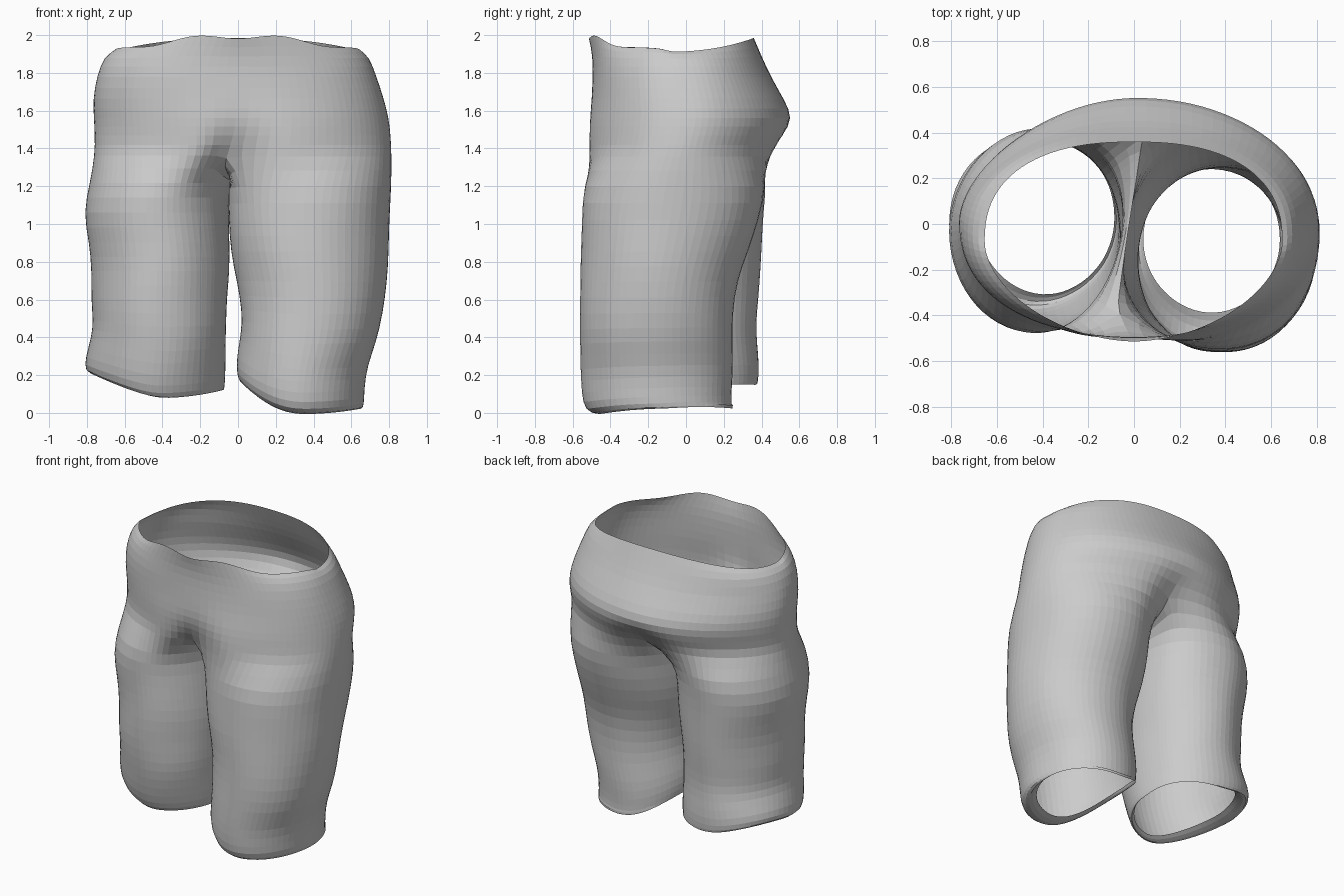
import bpy, bmesh
from math import sin, cos, pi, exp, radians

if "Cube" in bpy.data.objects:
    bpy.data.objects.remove(bpy.data.objects["Cube"])

OUT, INN = 24, 10   # segments round the outside / inside of each leg

# Torso rings: z, left x, right x, front y, back y, dent front, dent back, front power, back power
TORSO = [
    (1.97, .655, .65, -.515, .36, 0, 0, 1.8, 2.4),
    (1.89, .71, .695, -.495, .40, 0, 0, 2.1, 2.25),
    (1.78, .75, .735, -.495, .45, 0, 0, 2.25, 2.15),
    (1.66, .77, .775, -.505, .52, .01, 0, 2.25, 2.05),
    (1.56, .765, .80, -.525, .57, .05, 0, 2.2, 1.95),
    (1.47, .76, .81, -.535, .54, .13, .05, 2.15, 1.95),
    (1.37, .76, .815, -.54, .48, .28, .18, 2.1, 2.0),
]
# Leg rings: z, inner x, outer x, front y, back y (x measured away from centre)
RIGHT = [
    (1.20, -.05, .815, -.55, .43), (1.02, -.05, .805, -.555, .39),
    (.85, -.04, .80, -.56, .33), (.70, -.005, .79, -.56, .27),
    (.52, .02, .77, -.565, .25), (.36, .015, .735, -.565, .25),
    (.23, 0, .685, -.56, .25), (.10, -.01, .67, -.555, .245),
    (.01, 0, .67, -.54, .24), (-.015, .02, .655, -.46, .25),
    (.01, .04, .64, -.39, .25),
]
LEFT = [
    (1.22, .055, .785, -.485, .43), (1.06, .05, .825, -.48, .415),
    (.90, .045, .79, -.475, .405), (.75, .045, .775, -.475, .395),
    (.60, .06, .78, -.47, .385), (.45, .06, .77, -.46, .375),
    (.33, .065, .78, -.44, .38), (.19, .065, .81, -.41, .39),
    (.09, .07, .815, -.375, .385), (.07, .075, .76, -.34, .375),
    (.10, .085, .69, -.31, .36),
]


def spow(v, p):
    return abs(v) ** p * (1 if v >= 0 else -1)


def torso_half(ring, side, top):
    """Half ring from the front centre, round one hip, to the back centre."""
    z, xl, xr, yf, yb, df, db, pf, pb = ring
    pts = []
    for i in range(OUT + 1):
        a = -pi / 2 + pi * i / OUT
        p = pf if a < 0 else pb - (.25 if side < 0 and z < 1.8 else 0)
        x = side * (xr if side > 0 else xl) * spow(max(cos(a), 0), 2 / p)
        s = spow(sin(a), 2 / p)
        y = (yf + yb) / 2 + (yb - yf) / 2 * s
        if side < 0 and y < 0:   # left front is flatter towards the thigh
            y *= 1 - .1 * min(1, abs(x) / .35) * min(1, max(0, (1.75 - z) / .35))
        g = exp(-(x / (.12 if y < 0 else .15)) ** 2)
        y *= 1 - (df if y < 0 else db) * g
        x += g * (-.25 * df if y < 0 else .3 * db)
        zz = z
        if top:   # wavy waist edge
            zz += (.025 if s < 0 else .015) * abs(s) - .06 * cos(a) ** 2
            zz -= (.015 * cos(14 * x)) * (s < 0)
        pts.append((x, y, zz))
    return pts


def leg_ring(ring, side):
    """Closed leg ring; hem height slopes and folds wander slightly."""
    z, xi, xo, yf, yb = ring
    cx, rx, cy, ry = (xi + xo) / 2, (xo - xi) / 2, (yf + yb) / 2, (yb - yf) / 2
    skew = .07 * min(1, max(0, (z - .7) / .5))
    pts = []
    for i in range(OUT + INN):
        deg = -140 + 280 * i / OUT if i <= OUT else 140 + 80 * (i - OUT) / INN
        a = radians(deg)
        p = 2.05 if z > .3 else 2.1
        if side < 0 and z > .3 and cos(a) > 0:
            p = 1.88 if sin(a) > 0 else 1.97
        if z < .3 and sin(a) < 0:
            p = 1.95
        fold = 1 + .006 * sin(4 * a + 11 * z) * (.2 < z < 1.1)
        u, v = spow(cos(a), 2 / p) * fold, spow(sin(a), 2 / p) * fold
        k = min(1, max(0, 1 - z / .6))
        if side > 0:
            lift = .17 * max(0, -u) ** 2 + .03 * max(0, u) ** 2 + .03 * max(0, v)
        else:
            lift = .15 * max(0, u) ** 1.3 + .05 * max(0, -u) ** 2 + .08 * max(0, v)
        x = side * (cx + rx * u) + skew * v * max(0, -u)
        pts.append((x, cy + ry * v, z + k * lift))
    return pts


def crotch_line(back, front):
    """Saddle curve between the legs, from back to front."""
    pts = []
    for i in range(1, INN):
        t = i / INN
        p = [b + (f - b) * t for b, f in zip(back, front)]
        p[2] -= .12 * sin(pi * t)
        pts.append(tuple(p))
    return pts


def skin(bm, rings, closed, flip):
    rows = [[bm.verts.new(p) for p in r] for r in rings]
    for r0, r1 in zip(rows, rows[1:]):
        n = len(r0)
        for i in range(n if closed else n - 1):
            j = (i + 1) % n
            f = [r0[i], r1[i], r1[j], r0[j]]
            bm.faces.new(f[::-1] if flip else f)


bm = bmesh.new()
for side, legs in ((1, RIGHT), (-1, LEFT)):
    # Seat and waist
    halves = [torso_half(r, side, k == 0) for k, r in enumerate(TORSO)]
    skin(bm, halves, False, side < 0)
    # Leg, starting at the last hip ring plus the crotch saddle
    start = halves[-1] + crotch_line(halves[-1][-1], halves[-1][0])
    skin(bm, [start] + [leg_ring(r, side) for r in legs], True, side < 0)
bmesh.ops.remove_doubles(bm, verts=bm.verts, dist=.0005)
bmesh.ops.recalc_face_normals(bm, faces=bm.faces)

mesh = bpy.data.meshes.new("trousers")
bm.to_mesh(mesh)
bm.free()
trousers = bpy.data.objects.new("trousers", mesh)
bpy.context.collection.objects.link(trousers)
sub = trousers.modifiers.new("soft cloth", 'SUBSURF')
sub.levels = sub.render_levels = 1
